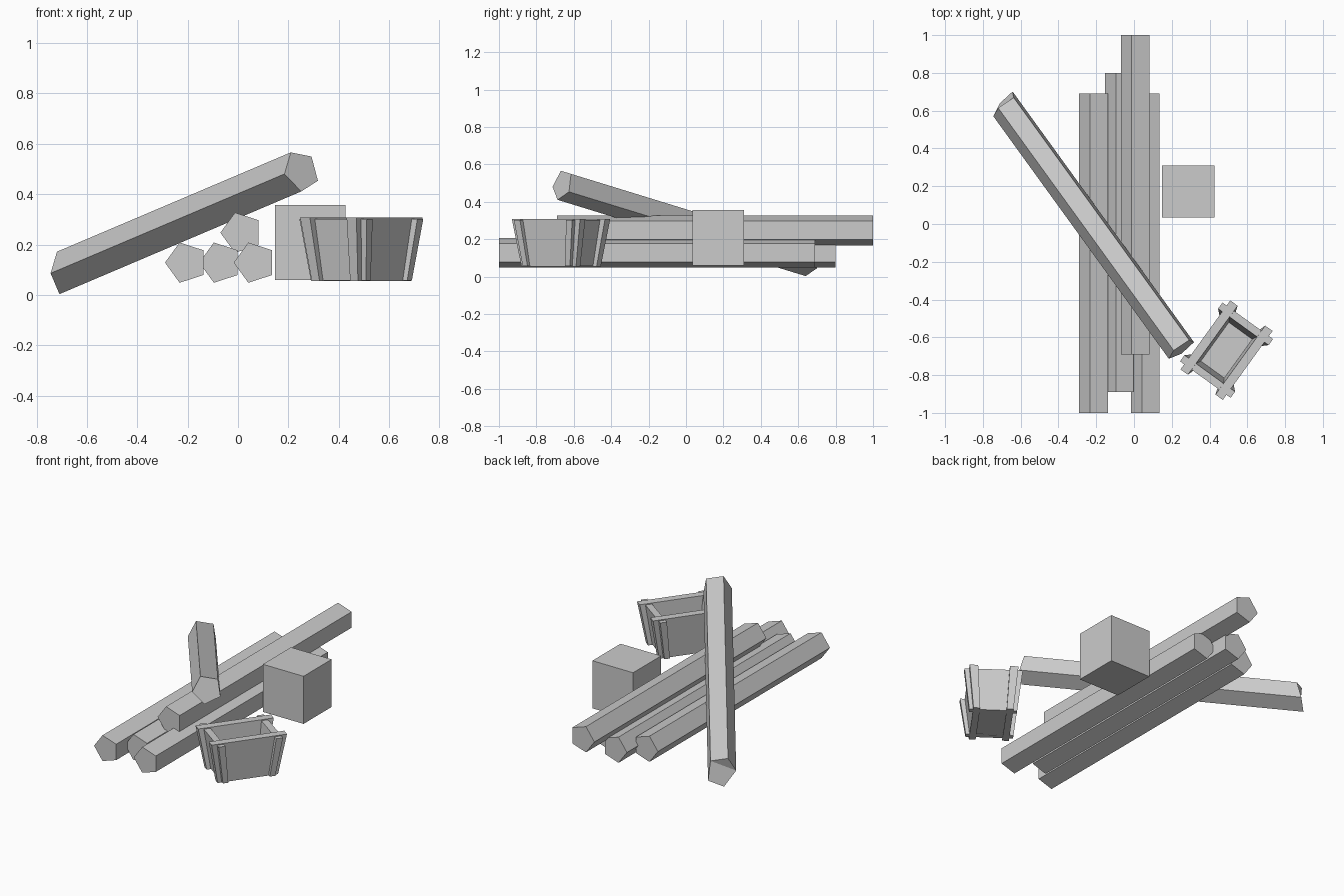
import bpy, bmesh, math
from mathutils import Vector

cube = bpy.data.objects.get("Cube")
if cube:
    bpy.data.objects.remove(cube, do_unlink=True)

grey = bpy.data.materials.new("plain_grey")
grey.use_nodes = True
colour = (0.6, 0.6, 0.6, 1)
grey.diffuse_color = colour
grey.node_tree.nodes["Principled BSDF"].inputs["Base Color"].default_value = colour


def loft(name, start, end, split_cap=None):
    """Solid between two matching rings; split_cap lists the faces of a bent end."""
    bm = bmesh.new()
    a = [bm.verts.new(p) for p in start]
    b = [bm.verts.new(p) for p in end]
    n = len(a)
    for i in range(n):
        j = (i + 1) % n
        bm.faces.new((a[i], a[j], b[j], b[i]))
    bm.faces.new(a)
    for face in split_cap or [range(n)]:
        bm.faces.new([b[i] for i in face])
    bmesh.ops.recalc_face_normals(bm, faces=bm.faces[:])
    mesh = bpy.data.meshes.new(name)
    bm.to_mesh(mesh)
    bm.free()
    mesh.materials.append(grey)
    obj = bpy.data.objects.new(name, mesh)
    bpy.context.collection.objects.link(obj)
    return obj


def pentagon(centre, e1, e2, radius):
    angles = [math.tau * k / 5 for k in range(5)]
    return [centre + radius * (math.cos(t) * e1 + math.sin(t) * e2) for t in angles]


# Stacked five-sided logs: x, z, front end
LOGS = {"left_log": (-0.206, 0.128, -1.0), "middle_log": (-0.07, 0.128, -0.89),
        "right_log": (0.067, 0.128, -1.0), "top_log": (0.014, 0.247, -0.69)}
for name, (x, z, y) in LOGS.items():
    ends = [pentagon(Vector((x, yy, z)), Vector((-1, 0, 0)), Vector((0, 0, 1)), 0.084)
            for yy in (y, y + 1.69)]
    loft(name, *ends)

# Leaning log, its lower end cut to a slanted tip
axis = Vector((-0.93, 1.285, -0.395)).normalized()
e1 = Vector((0, -0.025, -0.082))
e1 = (e1 - axis * e1.dot(axis)).normalized()
e2 = e1.cross(axis)
high = Vector((0.251, -0.662, 0.492))
start = pentagon(high, e1, e2, 0.085)
end = pentagon(high + axis * 1.633, e1, e2, 0.085)
for k in (0, 1):
    end[k] += axis * 0.055
loft("leaning_log", start, end, [(0, 1, 2, 4), (2, 3, 4)])


def rect(cx, cy, hx, hy, z):
    return [Vector((cx + sx * hx, cy + sy * hy, z))
            for sx, sy in ((-1, -1), (1, -1), (1, 1), (-1, 1))]


# Square block
loft("block", rect(0.287, 0.172, 0.14, 0.138, 0.06), rect(0.287, 0.172, 0.14, 0.138, 0.356))

# Flared crate of crossing slabs, built square and then turned
crate = []
for side, word in ((-1, "back"), (1, "front")):
    crate.append(loft(word + "_crate_wall",
                      rect(0, side * 0.094, 0.18, 0.019, 0.055),
                      rect(0, side * 0.114, 0.225, 0.024, 0.308)))
    crate.append(loft(word + "_crate_end",
                      rect(side * 0.14, 0, 0.016, 0.135, 0.058),
                      rect(side * 0.172, 0, 0.02, 0.165, 0.302)))
crate.append(loft("crate_floor", rect(0, 0, 0.135, 0.085, 0.06), rect(0, 0, 0.137, 0.087, 0.08)))
for part in crate:
    part.location = (0.49, -0.668, 0)
    part.rotation_euler.z = math.radians(54.2)
